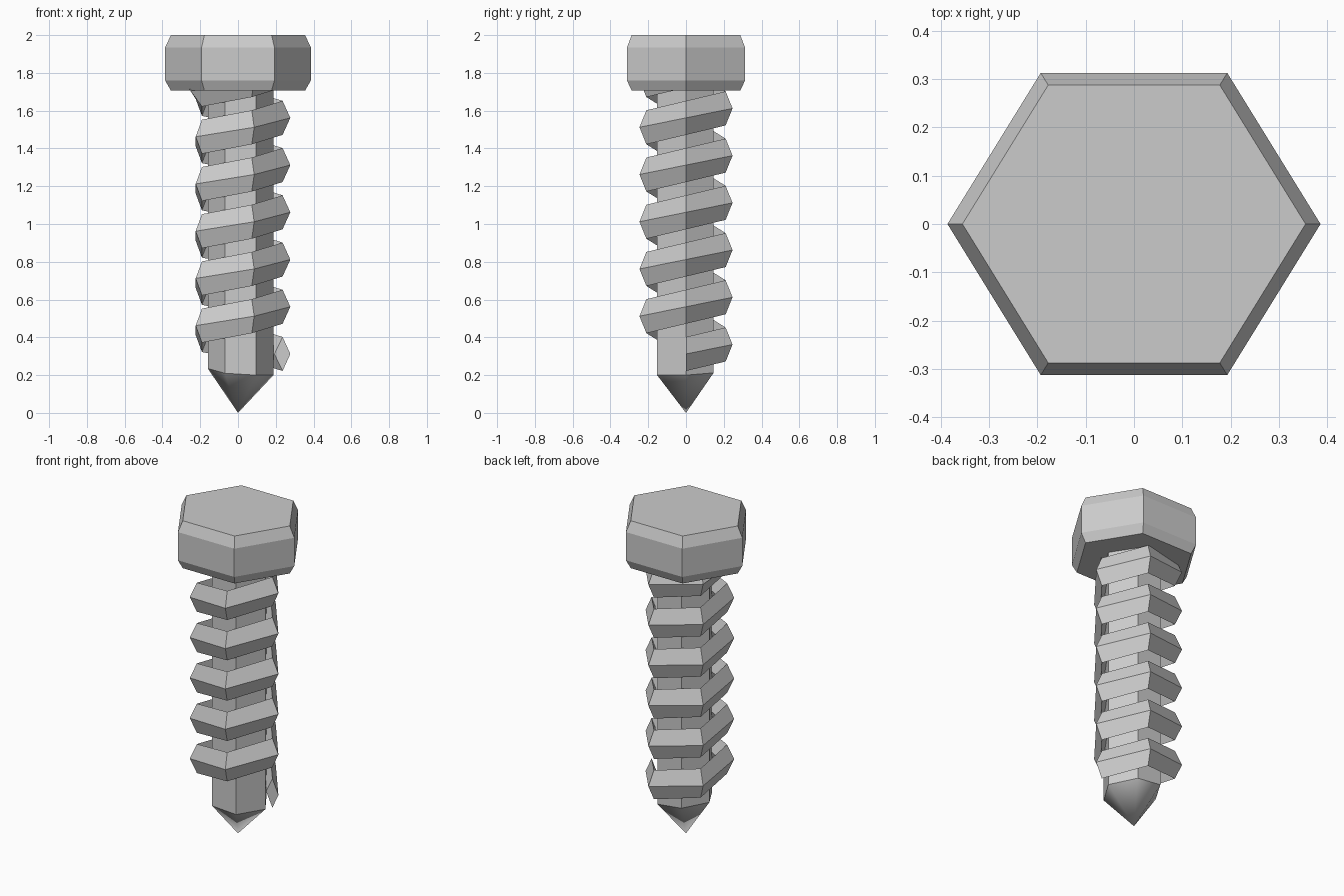
import bpy
from math import cos, sin, pi

if "Cube" in bpy.data.objects:
    bpy.data.objects.remove(bpy.data.objects["Cube"])

SQ = 0.935  # whole screw is slightly squashed in y


def make(name, verts, faces, smooth=False):
    me = bpy.data.meshes.new(name)
    me.from_pydata(verts, [], faces)
    for p in me.polygons:
        p.use_smooth = smooth
    me.update()
    ob = bpy.data.objects.new(name, me)
    bpy.context.collection.objects.link(ob)
    return ob


def bridge(rings, n):
    """Quads between successive rings of n vertices."""
    return [(r * n + i, r * n + (i + 1) % n, (r + 1) * n + (i + 1) % n, (r + 1) * n + i)
            for r in range(rings - 1) for i in range(n)]


# Hexagonal head with chamfered top and bottom
levels = [(0.355, 1.706), (0.386, 1.76), (0.386, 1.935), (0.355, 2.0)]
verts = [(r * cos(i * pi / 3), r * sin(i * pi / 3) * SQ, z)
         for r, z in levels for i in range(6)]
make("head", verts, bridge(4, 6) + [tuple(range(5, -1, -1)), tuple(range(18, 24))])

# Six-sided core, a little uneven at its lower rim
rim = [(0.188, 0, 0.2), (0.094, 0.146, 0.212), (-0.07, 0.146, 0.23),
       (-0.16, 0, 0.235), (-0.07, -0.153, 0.21), (0.094, -0.153, 0.2)]
top = [(x, y, 1.74) for x, y, z in rim]
make("core", rim + top, bridge(2, 6) + [tuple(range(6, 12))])

# Pointed tip
make("tip", rim + [(0, 0, 0)], [((i + 1) % 6, i, 6) for i in range(6)], True)

# Thread: diamond section swept in a helix with five steps per turn
section = [(0.193, 0), (0.236, -0.09), (0.277, 0), (0.236, 0.09)]
steps = 30
verts = []
for k in range(steps + 1):
    a = k * 2 * pi / 5
    for j, (r, dz) in enumerate(section):
        if k == 28 and j == 2:  # flare where the thread meets the head
            r += 0.04
        verts.append((r * cos(a), r * sin(a) * SQ, 0.312 + 0.05 * k + dz))
n = len(verts)
faces = [f[::-1] for f in bridge(steps + 1, 4)]
make("thread", verts, faces + [(0, 1, 2, 3), (n - 1, n - 2, n - 3, n - 4)])
